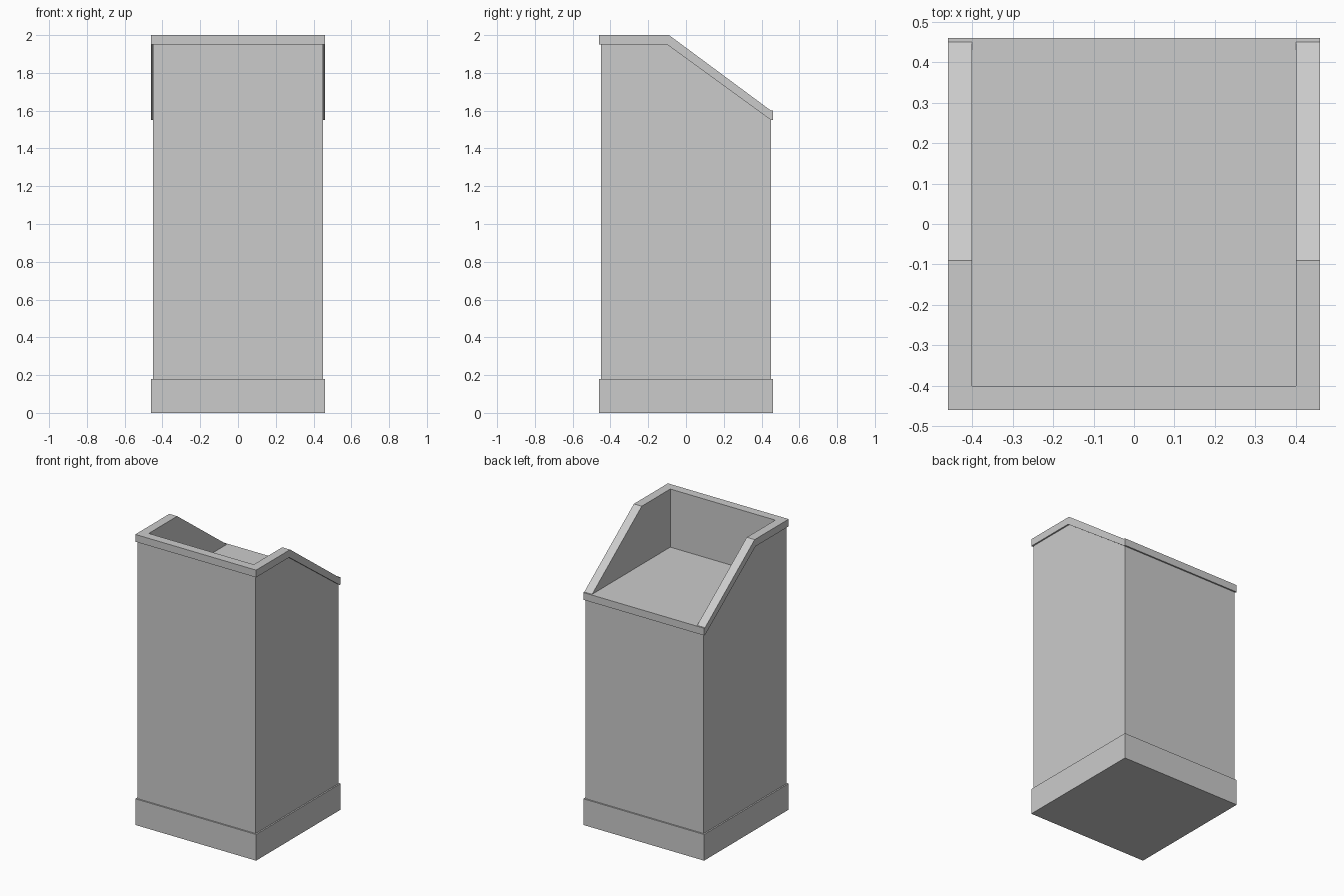
import bpy, bmesh

if "Cube" in bpy.data.objects:
    bpy.data.objects.remove(bpy.data.objects["Cube"])


def extrude_profile(name, profile, half_width):
    """Solid from a (y, z) outline, extruded symmetrically along x."""
    bm = bmesh.new()
    face = bm.faces.new([bm.verts.new((-half_width, y, z)) for y, z in profile])
    out = bmesh.ops.extrude_face_region(bm, geom=[face])
    moved = [v for v in out["geom"] if isinstance(v, bmesh.types.BMVert)]
    bmesh.ops.translate(bm, verts=moved, vec=(2 * half_width, 0, 0))
    bmesh.ops.recalc_face_normals(bm, faces=bm.faces)
    mesh = bpy.data.meshes.new(name)
    bm.to_mesh(mesh)
    bm.free()
    obj = bpy.data.objects.new(name, mesh)
    bpy.context.collection.objects.link(obj)
    return obj


def box_profile(y0, y1, z0, z1):
    return [(y0, z0), (y1, z0), (y1, z1), (y0, z1)]


def combine(target, tool, operation):
    """Apply a boolean and discard the helper object."""
    mod = target.modifiers.new(operation.title(), 'BOOLEAN')
    mod.operation = operation
    mod.solver = 'EXACT'
    mod.object = tool
    bpy.context.view_layer.objects.active = target
    bpy.ops.object.modifier_apply(modifier=mod.name)
    bpy.data.objects.remove(tool)


# Plinth
extrude_profile("base_plinth", box_profile(-0.46, 0.46, 0, 0.18), 0.46)

# Cabinet, its top hidden inside the trim band
cabinet = extrude_profile("lectern_cabinet", [
    (-0.45, 0.18), (0.45, 0.18), (0.45, 1.575), (-0.095, 1.975), (-0.45, 1.975)], 0.45)

# Overhanging trim band following the sloped top
trim = extrude_profile("top_trim", [
    (-0.46, 1.95), (-0.10, 1.95), (0.45, 1.55), (0.46, 1.55),
    (0.46, 1.60), (0.45, 1.60), (-0.09, 2.0), (-0.46, 2.0)], 0.46)
combine(cabinet, trim, 'UNION')

# Recess for the reading shelf, open at the back
recess = extrude_profile("shelf_recess", box_profile(-0.40, 0.60, 1.60, 2.20), 0.40)
recess.hide_render = True
combine(cabinet, recess, 'DIFFERENCE')
